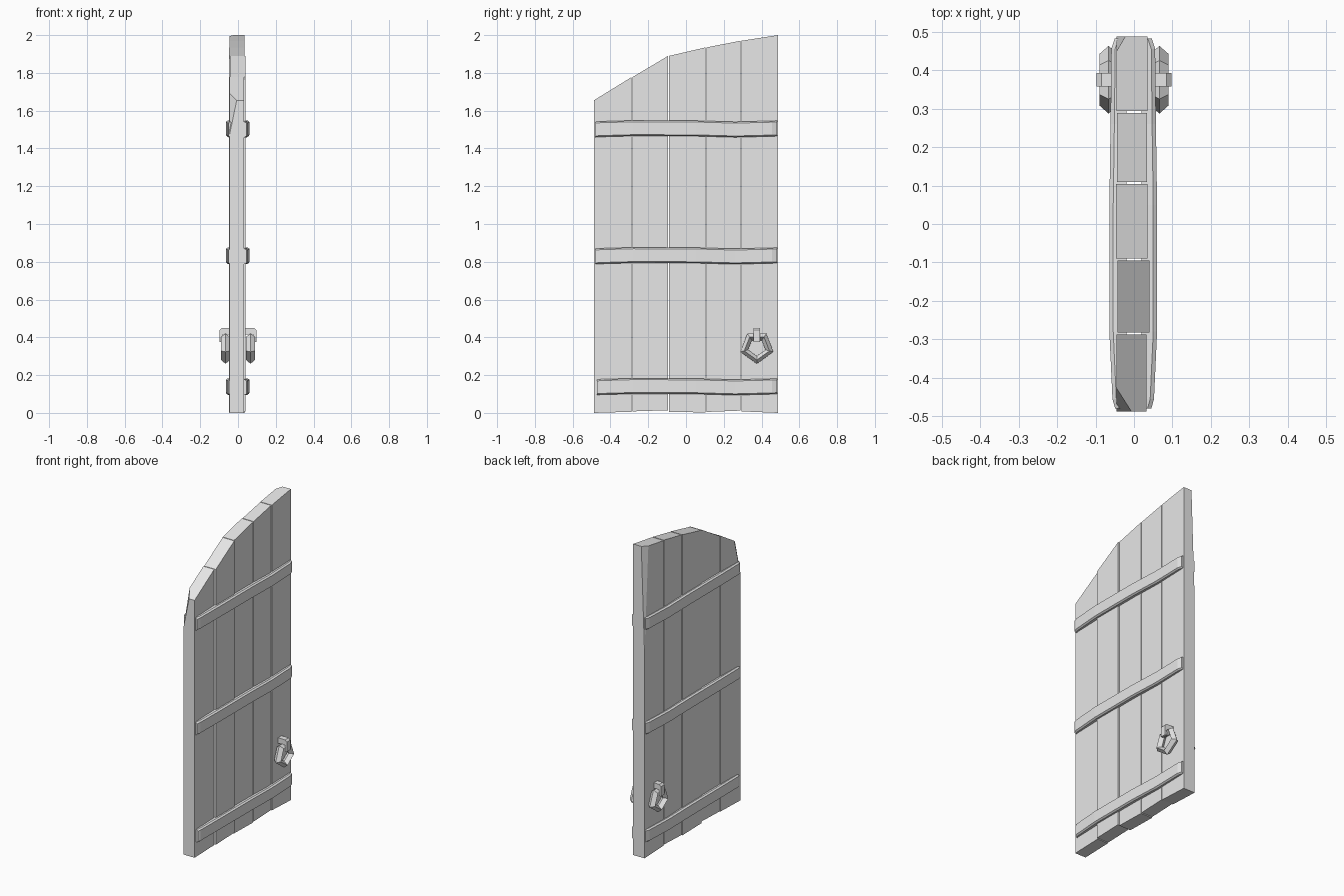
import bpy, bmesh
from mathutils import Vector

old = bpy.data.objects.get("Cube")
if old:
    bpy.data.objects.remove(old, do_unlink=True)

GREY = (0.8, 0.8, 0.8, 1)
mat = bpy.data.materials.new("plain grey")
mat.use_nodes = True
mat.diffuse_color = GREY
mat.node_tree.nodes["Principled BSDF"].inputs["Base Color"].default_value = GREY


def loft(name, rings, closed=False, chip=None):
    """Skin a row of equal cross-sections; chip = (point, normal) slices a corner off."""
    bm = bmesh.new()
    rows = [[bm.verts.new(p) for p in ring] for ring in rings]
    n = len(rows[0])
    pairs = list(zip(rows, rows[1:]))
    if closed:
        pairs.append((rows[-1], rows[0]))
    else:
        bm.faces.new(rows[0])
        bm.faces.new(rows[-1])
    for a, b in pairs:
        for i in range(n):
            j = (i + 1) % n
            bm.faces.new((a[i], a[j], b[j], b[i]))
    if chip:
        bmesh.ops.bisect_plane(bm, geom=bm.verts[:] + bm.edges[:] + bm.faces[:],
                               plane_co=Vector(chip[0]), plane_no=Vector(chip[1]), clear_outer=True)
        bmesh.ops.holes_fill(bm, edges=[e for e in bm.edges if e.is_boundary], sides=0)
    bmesh.ops.recalc_face_normals(bm, faces=bm.faces[:])
    mesh = bpy.data.meshes.new(name)
    bm.to_mesh(mesh)
    bm.free()
    mesh.materials.append(mat)
    obj = bpy.data.objects.new(name, mesh)
    bpy.context.collection.objects.link(obj)
    return obj


# Planks: seams along y, arched top, slightly uneven feet and faces
seams = [-0.487, -0.285, -0.092, 0.107, 0.291, 0.487]
tops = [1.655, 1.778, 1.89, 1.935, 1.97, 2.0]
feet = [(0, 0.006), (0.008, 0.014), (0.006, 0.002), (0.005, 0.012), (0.008, 0)]
sides = [(-0.045, 0.032), (-0.043, 0.04), (-0.047, 0.035), (-0.044, 0.034), (-0.046, 0.035)]
chips = {0: ((-0.045, -0.487, 1.47), (-0.17, -0.13, 0.035)),
         4: ((-0.045, 0.455, 1.9), (-0.6, 0.35, 0.02))}
GAP = 0.0025
for i, (x0, x1) in enumerate(sides):
    y0 = seams[i] + (GAP if i else 0)
    y1 = seams[i + 1] - (GAP if i < 4 else 0)
    rings = [[(x0, y, foot), (x1, y, foot), (x1, y, top), (x0, y, top)]
             for y, foot, top in ((y0, feet[i][0], tops[i]), (y1, feet[i][1], tops[i + 1]))]
    loft(f"plank_{i + 1}", rings, chip=chips.get(i))

# Cross beams: gently wavy battens with bevelled outer edges, on both faces
WAVE = [(-0.48, -0.002, 0.045), (-0.455, 0, 0.052), (-0.28, 0.005, 0.06), (0.05, 0.004, 0.06),
        (0.26, -0.002, 0.057), (0.455, 0.003, 0.055), (0.482, 0.004, 0.046)]
for label, zc in (("bottom", 0.137), ("middle", 0.83), ("top", 1.502)):
    for side, s in (("left", 1), ("right", -1)):
        rings = []
        for y, dz, depth in WAVE:
            z = zc + dz
            if label == "bottom":
                y = max(y, -0.47) if y < -0.46 else y
            if s < 0:
                depth += 0.004
            rings.append([(s * 0.02, y, z - 0.041), (s * (depth - 0.01), y, z - 0.041),
                          (s * depth, y, z - 0.034), (s * depth, y, z + 0.034),
                          (s * (depth - 0.01), y, z + 0.041), (s * 0.02, y, z + 0.041)])
        loft(f"{label}_beam_{side}", rings)

# Ring pulls: five-sided ring of diamond section, hung on a hooked staple
PENTAGON = [(0, -0.085), (0.088, -0.022), (0.05, 0.075), (-0.05, 0.075), (-0.088, -0.022)]
STAPLE = [(0.03, 0.45), (0.085, 0.45), (0.097, 0.438), (0.097, 0.375),
          (0.083, 0.375), (0.083, 0.415), (0.03, 0.415)]
HY, HZ, HX = 0.375, 0.345, 0.066
for side, s in (("left", 1), ("right", -1)):
    rings = []
    for py, pz in PENTAGON:
        rings.append([(s * (HX + dx), HY + py * k, HZ + pz * k)
                      for dx, k in ((0, 1), (0.024, 0.76), (0, 0.52), (-0.024, 0.76))])
    loft(f"pull_ring_{side}", rings, closed=True)
    loft(f"ring_staple_{side}", [[(s * x, y, z) for x, z in STAPLE]
                                 for y in (HY - 0.018, HY + 0.018)])
